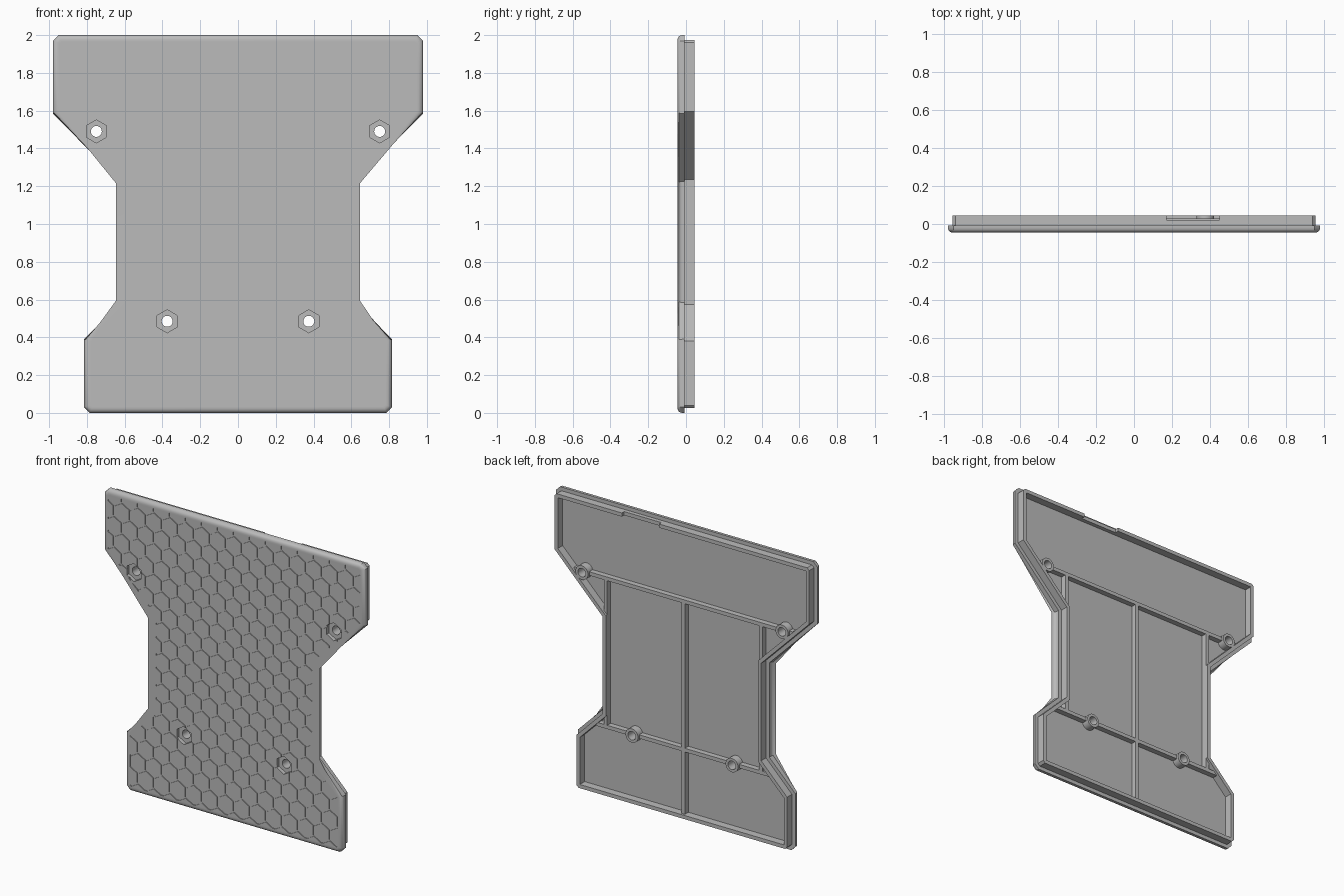
import bpy, bmesh, math
from mathutils import Vector

old = bpy.data.objects.get("Cube")
if old:
    bpy.data.objects.remove(old, do_unlink=True)

grey = bpy.data.materials.new("plain grey")
grey.use_nodes = True
COLOUR = (0.5, 0.5, 0.5, 1)
grey.diffuse_color = COLOUR
grey.node_tree.nodes["Principled BSDF"].inputs["Base Color"].default_value = COLOUR

FRONT, STEP, BACK = -0.045, -0.007, 0.045   # depth levels along y
RIB_TOP, RIB = 0.03, 0.025                  # rib height and thickness
HOLES = [(s * x, z) for x, z in ((0.75, 1.49), (0.375, 0.485)) for s in (-1, 1)]

# Panel silhouette: one half, then mirrored (counter-clockwise in x, z)
half = [(0.785, 0), (0.815, 0.03), (0.815, 0.39), (0.62, 0.585),
        (0.62, 1.225), (0.98, 1.585), (0.98, 1.97), (0.95, 2.0)]
OUTLINE = [Vector(p) for p in half] + [Vector((-x, z)) for x, z in reversed(half)]


def inset(points, d):
    """Move every side of a closed outline inwards by d."""
    out = []
    for i, p in enumerate(points):
        a = (p - points[i - 1]).normalized()
        b = (points[(i + 1) % len(points)] - p).normalized()
        na, nb = Vector((-a.y, a.x)), Vector((-b.y, b.x))
        out.append(p + (na + nb) * d / (1 + na.dot(nb)))
    return out


def ngon(x, z, r, sides, phase=math.pi / 2):
    return [Vector((x + r * math.cos(phase + math.tau * i / sides),
                    z + r * math.sin(phase + math.tau * i / sides))) for i in range(sides)]


def box(x0, x1, z0, z1):
    return [Vector(p) for p in ((x0, z0), (x1, z0), (x1, z1), (x0, z1))]


def prisms(name, profiles, y0, y1, round_front=0):
    """One object made of x-z profiles extruded from y0 back to y1."""
    bm = bmesh.new()
    for pts in profiles:
        front = [bm.verts.new((p.x, y0, p.y)) for p in pts]
        rear = [bm.verts.new((p.x, y1, p.y)) for p in pts]
        face = bm.faces.new(front)
        bm.faces.new(rear[::-1])
        for i in range(len(pts)):
            bm.faces.new((front[i - 1], rear[i - 1], rear[i], front[i]))
        if round_front:
            bmesh.ops.bevel(bm, geom=list(face.edges), offset=round_front, segments=4,
                            profile=0.5, affect='EDGES')
    bmesh.ops.recalc_face_normals(bm, faces=bm.faces)
    me = bpy.data.meshes.new(name)
    bm.to_mesh(me)
    bm.free()
    me.materials.append(grey)
    ob = bpy.data.objects.new(name, me)
    bpy.context.collection.objects.link(ob)
    return ob


def carve(ob, cutter, operation='DIFFERENCE'):
    """Apply a boolean and keep the result as the object's mesh."""
    mod = ob.modifiers.new("carve", 'BOOLEAN')
    mod.object, mod.operation, mod.solver = cutter, operation, 'EXACT'
    bpy.context.view_layer.update()
    dg = bpy.context.evaluated_depsgraph_get()
    me = bpy.data.meshes.new_from_object(ob.evaluated_get(dg))
    ob.modifiers.clear()
    ob.data = me


# Front plate with rounded front edge and a shallow field for the honeycomb
plate = prisms("front_plate", [OUTLINE], FRONT, STEP, 0.025)
field_shape = inset(OUTLINE, 0.035)
field = prisms("field_cutter", [field_shape], FRONT - 0.02, FRONT + 0.006)
carve(plate, field)

# Honeycomb tiles clipped to the field
PITCH, GAP = 0.12, 0.01
row_step = PITCH * math.sqrt(3) / 2
cells = []
for row in range(-1, int(2 / row_step) + 2):
    for col in range(-9, 10):
        x = (col + 0.5 * (row % 2)) * PITCH
        cells.append(ngon(x, row * row_step, (PITCH - GAP) / math.sqrt(3), 6))
tiles = prisms("honeycomb_tiles", cells, FRONT, FRONT + 0.008)
clip = prisms("clip_helper", [field_shape], FRONT - 0.02, FRONT + 0.03)
carve(tiles, clip, 'INTERSECT')

# Rear rim, stepped in from the plate, with a notch in its top edge
rim = prisms("rear_rim", [inset(OUTLINE, 0.025)], STEP, BACK)
hollow = prisms("hollow_cutter", [inset(OUTLINE, 0.05)], STEP - 0.05, BACK + 0.05)
notch = prisms("notch_cutter", [box(0.17, 0.45, 1.9, 2.1)], 0.02, BACK + 0.05)
carve(rim, hollow)
carve(rim, notch)

# Stiffening ribs: two across, one in the centre, short side extensions
h = RIB / 2
LOW, HIGH, SIDE = 0.485, 1.49, 0.5825
cross_ribs = prisms("cross_ribs", [box(-0.82, 0.82, HIGH - h, HIGH + h),
                                   box(-0.665, 0.665, LOW - h, LOW + h)], STEP - 0.002, RIB_TOP)
uprights = [box(-h, h, 0.04, LOW - h), box(-h, h, LOW + h, HIGH - h)]
for s in (-SIDE, SIDE):
    uprights += [box(s - h, s + h, 1.215, HIGH - h), box(s - h, s + h, LOW + h, 0.6)]
upright_ribs = prisms("upright_ribs", uprights, STEP - 0.002, RIB_TOP)

# Screw bosses, through holes and hexagonal nut pockets
bosses = prisms("screw_bosses", [ngon(x, z, 0.047, 32) for x, z in HOLES], STEP - 0.002, BACK)
drill = prisms("drill_cutter", [ngon(x, z, 0.029, 32) for x, z in HOLES], -0.2, 0.2)
pockets = prisms("pocket_cutter", [ngon(x, z, 0.061, 6) for x, z in HOLES], -0.2, -0.02)
for ob in (plate, tiles):
    carve(ob, pockets)
for ob in (plate, cross_ribs, bosses):
    carve(ob, drill)

# Remove helpers, then smooth the rounded surfaces
for helper in (field, clip, hollow, notch, drill, pockets):
    bpy.data.objects.remove(helper, do_unlink=True)
for ob in (plate, bosses, cross_ribs):
    bpy.ops.object.select_all(action='DESELECT')
    ob.select_set(True)
    bpy.context.view_layer.objects.active = ob
    bpy.ops.object.shade_smooth_by_angle(angle=math.radians(30))
